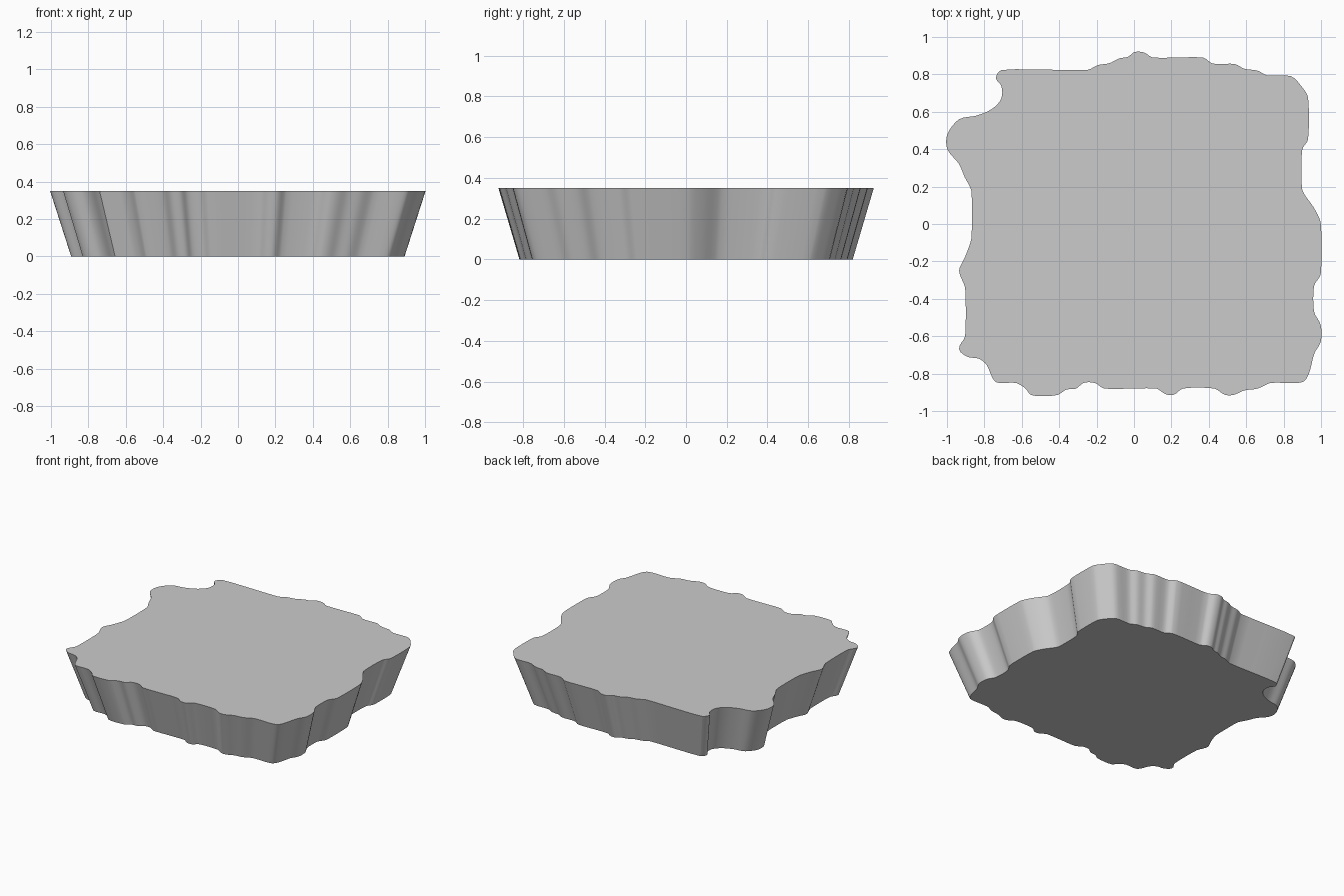
import bpy, bmesh
from mathutils import Vector

if "Cube" in bpy.data.objects:
    bpy.data.objects.remove(bpy.data.objects["Cube"])

HEIGHT, BASE_SCALE, STEPS = 0.35, 0.888, 4

# Rim outline, clockwise from the back left corner
rim = [
    (-.71, .823), (-.25, .823), (-.19, .85), (-.13, .86), (-.08, .885), (-.03, .895),
    (.0, .918), (.05, .918), (.1, .89), (.37, .89), (.42, .858), (.54, .855),
    (.59, .83), (.66, .82), (.71, .795), (.84, .79), (.9, .73), (.93, .68),
    (.93, .45), (.9, .4), (.9, .18), (.96, .09), (.998, .01), (.998, -.27),
    (.963, -.33), (.963, -.47), (.998, -.54), (.998, -.63), (.965, -.69), (.935, -.8),
    (.91, -.84), (.87, -.85), (.73, -.85), (.66, -.88), (.59, -.89), (.53, -.914),
    (.49, -.914), (.43, -.88), (.26, -.88), (.21, -.914), (.17, -.91), (.12, -.88),
    (-.16, -.88), (-.21, -.85), (-.27, -.85), (-.31, -.88), (-.36, -.885), (-.41, -.914),
    (-.55, -.914), (-.58, -.88), (-.63, -.85), (-.74, -.845), (-.79, -.75), (-.83, -.72),
    (-.89, -.71), (-.935, -.67), (-.903, -.6), (-.903, -.34), (-.935, -.25), (-.905, -.18),
    (-.87, -.08), (-.87, .18), (-.905, .25), (-.935, .32), (-.998, .4), (-.998, .48),
    (-.935, .56), (-.84, .58), (-.76, .615), (-.71, .67), (-.71, .74), (-.738, .78),
]


def smooth_loop(points, steps):
    """Soft curve through the points, with short tangents so straight runs stay straight."""
    pts = [Vector(p) for p in points]
    n, out = len(pts), []
    tangents = [(pts[(i + 1) % n] - pts[i]).normalized() + (pts[i] - pts[i - 1]).normalized()
                for i in range(n)]
    for i in range(n):
        a, b = pts[i], pts[(i + 1) % n]
        reach = min((b - a).length, 0.08) / 3
        c = a + tangents[i].normalized() * reach
        d = b - tangents[(i + 1) % n].normalized() * reach
        for k in range(steps):
            t = k / steps
            out.append(a * (1 - t) ** 3 + c * 3 * t * (1 - t) ** 2
                       + d * 3 * t * t * (1 - t) + b * t ** 3)
    return out


# Tapered slab: wide rim on top, smaller copy of it at the base
loop = smooth_loop(rim, STEPS)
bm = bmesh.new()
top = [bm.verts.new((p.x, p.y, HEIGHT)) for p in loop]
base = [bm.verts.new((p.x * BASE_SCALE, p.y * BASE_SCALE, 0)) for p in loop]
bm.faces.new(top)
bm.faces.new(base)
for i in range(len(loop)):
    bm.faces.new((top[i - 1], top[i], base[i], base[i - 1]))
bmesh.ops.recalc_face_normals(bm, faces=bm.faces)
mesh = bpy.data.meshes.new("rock_slab")
bm.to_mesh(mesh)
bm.free()
slab = bpy.data.objects.new("rock_slab", mesh)
bpy.context.collection.objects.link(slab)
bpy.context.view_layer.objects.active = slab
slab.select_set(True)
bpy.ops.object.shade_smooth_by_angle()
